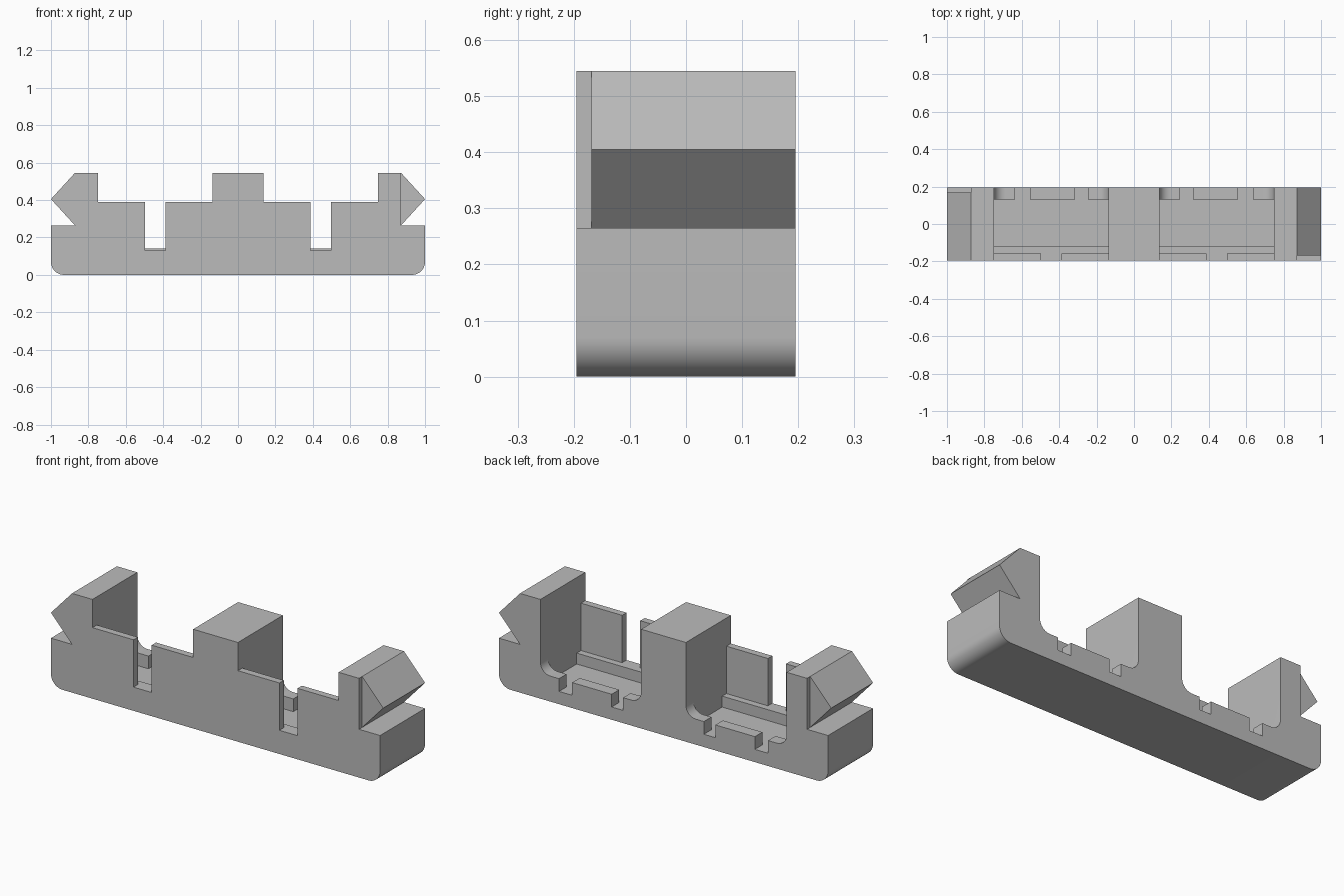
import bpy, bmesh, math

cube = bpy.data.objects.get("Cube")
if cube:
    bpy.data.objects.remove(cube, do_unlink=True)

grey = bpy.data.materials.new("light_grey")
grey.use_nodes = True
colour = (0.5, 0.5, 0.5, 1)
grey.diffuse_color = colour
grey.node_tree.nodes["Principled BSDF"].inputs["Base Color"].default_value = colour

HALF, TOP, SHOULDER = 0.195, 0.545, 0.265   # half depth, tower top, end block top
IN, OUT, NECK = 0.136, 0.748, 0.872         # pocket sides and barb root
FLOOR, LEDGE, LIP, WALL = 0.07, 0.13, 0.14, 0.39


def arc(cx, cz, r, start, end, n=10):
    angles = [math.radians(start + (end - start) * i / n) for i in range(n + 1)]
    return [(cx + r * math.cos(a), cz + r * math.sin(a)) for a in angles]


def extrude(name, points, y0, y1):
    """Extrude an x-z outline along y."""
    bm = bmesh.new()
    face = bm.faces.new([bm.verts.new((x, y0, z)) for x, z in points])
    moved = bmesh.ops.extrude_face_region(bm, geom=[face])["geom"]
    bmesh.ops.translate(bm, vec=(0, y1 - y0, 0),
                        verts=[v for v in moved if isinstance(v, bmesh.types.BMVert)])
    bmesh.ops.recalc_face_normals(bm, faces=bm.faces)
    mesh = bpy.data.meshes.new(name)
    bm.to_mesh(mesh)
    bm.free()
    mesh.materials.append(grey)
    obj = bpy.data.objects.new(name, mesh)
    bpy.context.collection.objects.link(obj)
    return obj


def cut(points, y0, y1, side):
    cutter = extrude("cutter", [(x * side, z) for x, z in points], y0, y1)
    cutter.hide_render = True
    mod = body.modifiers.new("cut", "BOOLEAN")
    mod.operation, mod.solver, mod.object = "DIFFERENCE", "EXACT", cutter
    bpy.ops.object.modifier_apply(modifier=mod.name)
    bpy.data.objects.remove(cutter, do_unlink=True)


def box(x0, x1, z0):
    return [(x0, z0), (x1, z0), (x1, 1), (x0, 1)]


# Solid body with rounded lower corners and a pointed barb at each end
r = 0.07
half = arc(1 - r, r, r, -90, 0) + [(1, SHOULDER), (NECK, SHOULDER),
                                   (1, 0.405), (NECK, TOP)]
body = extrude("clip_body", half + [(-x, z) for x, z in reversed(half)], -HALF, HALF)
bpy.context.view_layer.objects.active = body
body.select_set(True)

# Back lip outline: filleted ends and two notches
f = 0.06
lip = [(IN, 1)] + arc(IN + f, LIP + f, f, 180, 270)
for a, b in ((0.245, 0.315), (0.555, 0.635)):
    lip += [(a, LIP), (a, FLOOR), (b, FLOOR), (b, LIP)]
lip += arc(OUT - f, LIP + f, f, 270, 360) + [(OUT, 1)]

for side in (1, -1):
    cut(box(IN, OUT, WALL), -0.3, 0.13, side)          # above the front wall
    cut(box(IN, OUT, LEDGE), -0.157, 0.13, side)       # behind the front wall
    cut(box(IN, OUT, FLOOR), -0.12, 0.13, side)        # pocket floor
    cut(lip, 0.1, 0.3, side)                           # back lip
    cut(box(0.388, 0.498, LEDGE), -0.3, -0.14, side)   # slot in the front wall
    # barbs stop short of the front on the left and of the back on the right
    near, far = sorted((-0.168 * side, -0.3 * side))
    cut(box(NECK, 1.1, SHOULDER), near, far, side)

bpy.ops.object.shade_smooth_by_angle(angle=math.radians(30))
